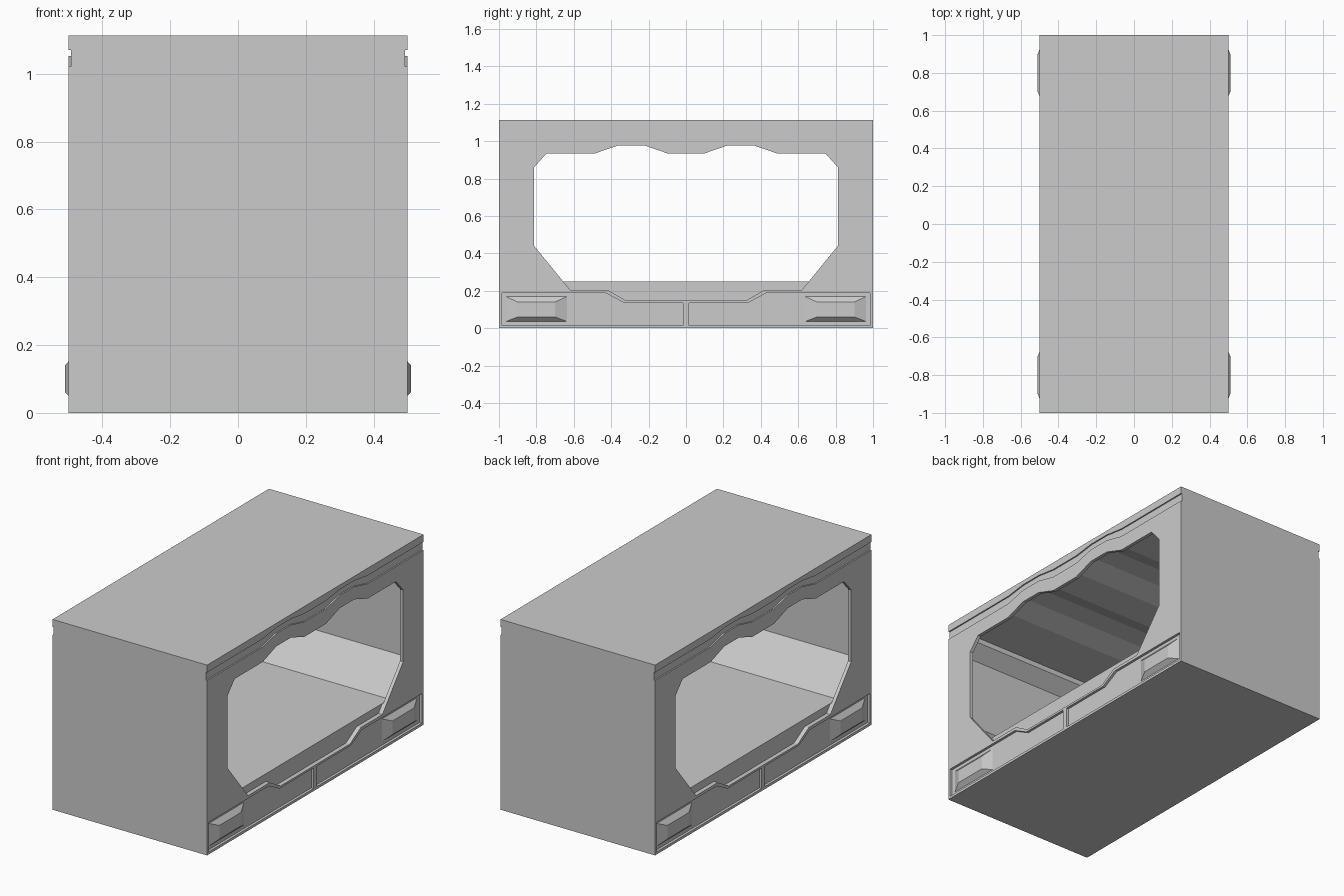
import bpy, bmesh

if "Cube" in bpy.data.objects:
    bpy.data.objects.remove(bpy.data.objects["Cube"])


def obj_from_bm(name, bm):
    bmesh.ops.recalc_face_normals(bm, faces=bm.faces)
    me = bpy.data.meshes.new(name)
    bm.to_mesh(me)
    bm.free()
    ob = bpy.data.objects.new(name, me)
    bpy.context.collection.objects.link(ob)
    return ob


def prism(name, pts, x0, x1):
    """Extrude a (y, z) outline along x."""
    bm = bmesh.new()
    face = bm.faces.new([bm.verts.new((x0, y, z)) for y, z in pts])
    ext = bmesh.ops.extrude_face_region(bm, geom=[face])
    moved = [v for v in ext["geom"] if isinstance(v, bmesh.types.BMVert)]
    bmesh.ops.translate(bm, verts=moved, vec=(x1 - x0, 0, 0))
    return obj_from_bm(name, bm)


def mirrored(half):
    """Complete an outline given from the centre outwards on +y."""
    return half + [(-y, z) for y, z in reversed(half)]


def cut(target, cutter):
    mod = target.modifiers.new("cut", 'BOOLEAN')
    mod.operation = 'DIFFERENCE'
    mod.solver = 'EXACT'
    mod.object = cutter
    bpy.context.view_layer.objects.active = target
    bpy.ops.object.modifier_apply(modifier=mod.name)
    bpy.data.objects.remove(cutter)


def wave(low, high):
    return [(0.10, low), (0.225, high), (0.36, high), (0.485, low)]


# Solid housing
body = prism("housing", [(-1, 0), (1, 0), (1, 1.113), (-1, 1.113)], -0.5, 0.5)

# Inner tunnel, wider than the openings, with a raised floor
upper = wave(0.96, 1.005) + [(0.80, 0.96), (0.80, 0.93), (0.875, 0.86), (0.875, 0.44)]
cut(body, prism("tunnel_cutter", mirrored(upper + [(0.72, 0.25)]), -0.48, 0.48))

opening = mirrored(wave(0.935, 0.978) + [
    (0.745, 0.935), (0.812, 0.86), (0.812, 0.44),
    (0.62, 0.205), (0.42, 0.205), (0.32, 0.147)])
groove_top = [(1.1, 1.07)] + wave(1.07, 1.087)[::-1]
groove_low = wave(1.022, 1.052) + [(1.1, 1.022)]
groove = (groove_top + [(-y, z) for y, z in reversed(groove_top)]
          + [(-y, z) for y, z in reversed(groove_low)] + groove_low)
panel = [(0.015, 0.015), (0.985, 0.015), (0.985, 0.188),
         (0.43, 0.188), (0.33, 0.135), (0.015, 0.135)]

for sx in (1, -1):
    # Opening rim, wavy groove under the roof, two recessed lower panels
    cut(body, prism("opening_cutter", opening, sx * 0.475, sx * 0.6))
    cut(body, prism("groove_cutter", groove, sx * 0.492, sx * 0.6))
    for sy in (1, -1):
        cut(body, prism("panel_cutter", [(y * sy, z) for y, z in panel],
                        sx * 0.485, sx * 0.6))

# Tapered blocks on the lower panels
for sx, side in ((1, "right"), (-1, "left")):
    for sy, end in ((1, "back"), (-1, "front")):
        bm = bmesh.new()
        rings = []
        for x, y0, y1, z0, z1 in ((0.484, 0.635, 0.965, 0.035, 0.17),
                                  (0.51, 0.70, 0.90, 0.06, 0.14)):
            rings.append([bm.verts.new((sx * x, sy * y, z)) for y, z in
                          ((y0, z0), (y1, z0), (y1, z1), (y0, z1))])
        a, b = rings
        bm.faces.new(a)
        bm.faces.new(b)
        for i in range(4):
            j = (i + 1) % 4
            bm.faces.new((a[i], a[j], b[j], b[i]))
        obj_from_bm(f"{side}_{end}_block", bm)
